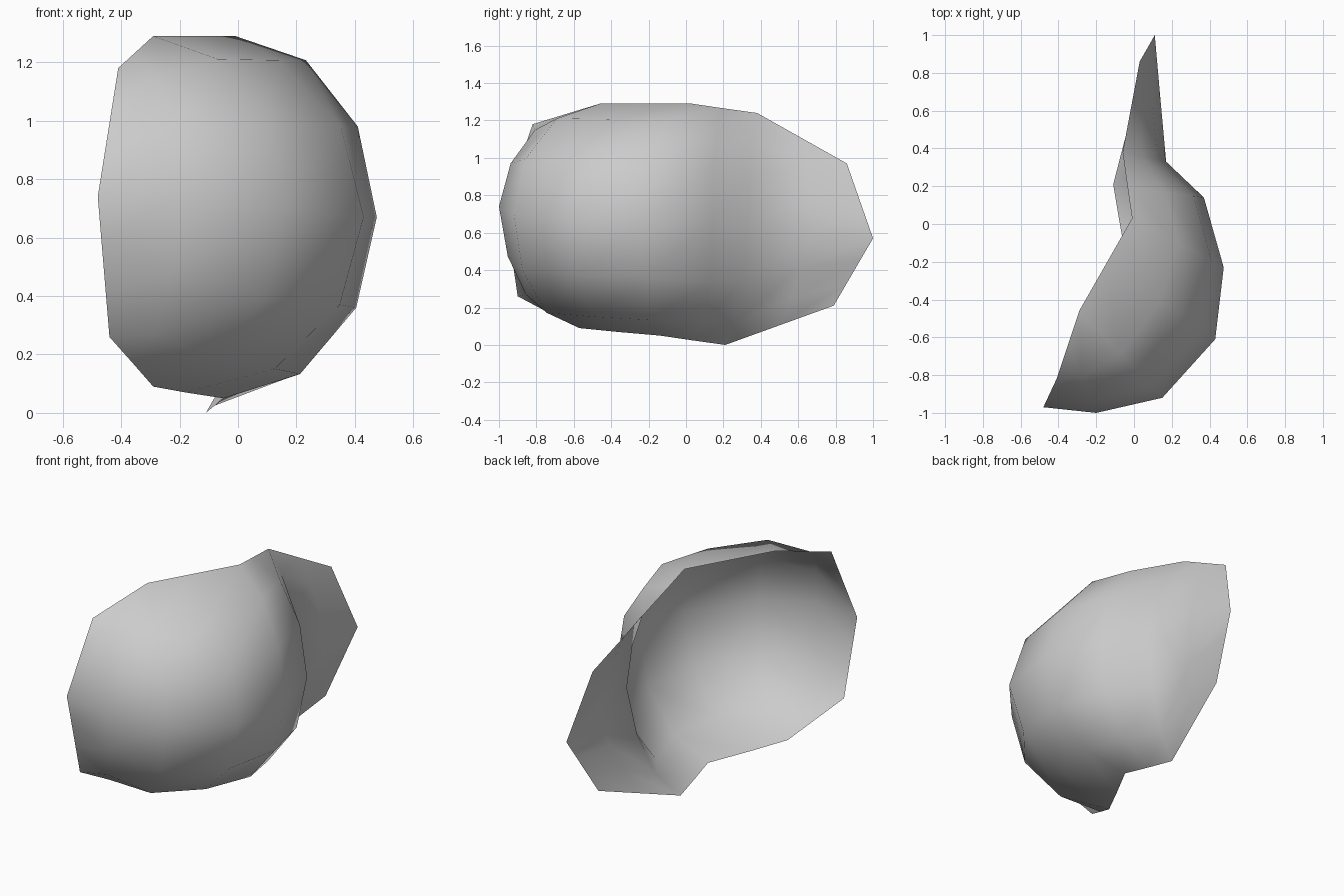
import bpy, bmesh, math
from mathutils import Vector

if "Cube" in bpy.data.objects:
    bpy.data.objects.remove(bpy.data.objects["Cube"])

# Three guide lines running from the front lip, round the cup, to the rear flap:
# lower rim, widest line, upper rim
lower = [(-.44, -.90, .26), (-.36, -.73, .17), (-.29, -.57, .09), (-.18, -.37, .07),
         (-.05, -.14, .05), (-.08, .03, .025), (-.11, .21, 0), (-.035, .5, .105), (.04, .79, .21)]
middle = [(-.48, -.97, .74), (-.20, -1.0, .74), (.15, -.92, .70), (.43, -.61, .67),
          (.475, -.23, .67), (.37, .14, .66), (.17, .33, .63), (.14, .66, .60), (.11, 1.0, .57)]
upper = [(-.41, -.82, 1.18), (-.35, -.64, 1.235), (-.29, -.46, 1.29), (-.15, -.215, 1.29),
         (-.01, .03, 1.29), (-.035, .2, 1.265), (-.06, .38, 1.24), (-.015, .62, 1.105), (.03, .86, .97)]
# How round each cross-section is: 0 straight, 1 quarter ellipse
roundness = [0, .8, 1, 1, 1, 1, .7, .25, 0]


def arc(rim, mid, bulge, step):
    """Point between the rim and the widest line, on a bulging arc."""
    t = step / 3
    across = t + bulge * (math.sin(t * math.pi / 2) - t)
    rise = t + bulge * (1 - math.cos(t * math.pi / 2) - t)
    r, m = Vector(rim), Vector(mid)
    return Vector((r.x + (m.x - r.x) * across,
                   r.y + (m.y - r.y) * across,
                   r.z + (m.z - r.z) * rise))


# Thin curved shell: cup with a flap at the back
bm = bmesh.new()
columns = []
for lo, mid, up, bulge in zip(lower, middle, upper, roundness):
    points = [arc(lo, mid, bulge, i) for i in range(4)]
    points += [arc(up, mid, bulge, i) for i in (2, 1, 0)]
    columns.append([bm.verts.new(p) for p in points])
for a, b in zip(columns, columns[1:]):
    for i in range(6):
        bm.faces.new((a[i], b[i], b[i + 1], a[i + 1])).smooth = True
mesh = bpy.data.meshes.new("curved_shell")
bm.to_mesh(mesh)
bm.free()
shell = bpy.data.objects.new("curved_shell", mesh)
bpy.context.collection.objects.link(shell)

# Single plain grey
grey = bpy.data.materials.new("light grey")
grey.diffuse_color = (.6, .6, .6, 1)
grey.use_nodes = True
grey.node_tree.nodes["Principled BSDF"].inputs["Base Color"].default_value = grey.diffuse_color
mesh.materials.append(grey)
